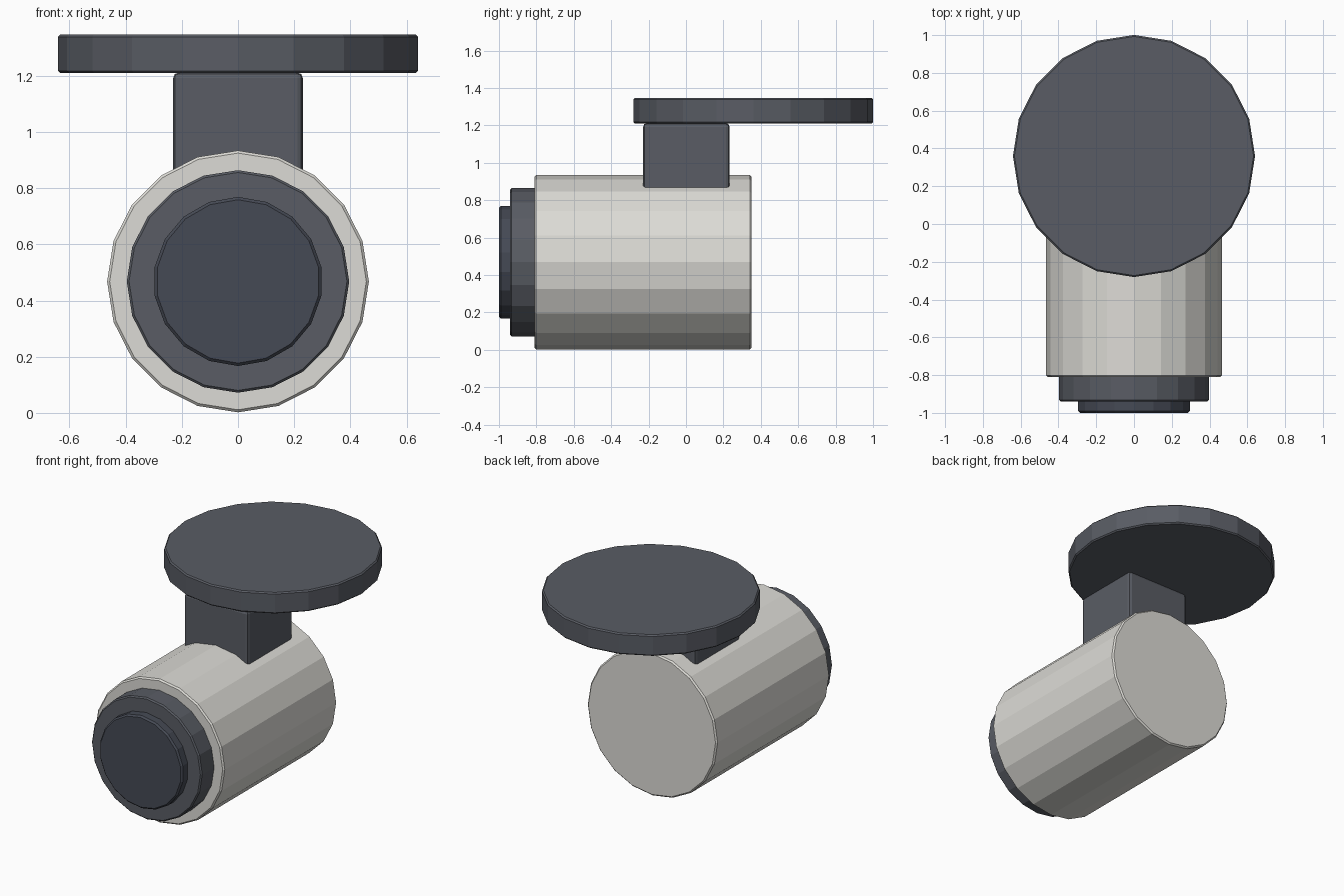
import bpy
from math import radians

if "Cube" in bpy.data.objects:
    bpy.data.objects.remove(bpy.data.objects["Cube"])


def material(name, rgb):
    mat = bpy.data.materials.new(name)
    mat.diffuse_color = (*rgb, 1)
    mat.use_nodes = True
    mat.node_tree.nodes["Principled BSDF"].inputs["Base Color"].default_value = mat.diffuse_color
    return mat


WHITE = material("off_white", (0.72, 0.71, 0.67))
DARK = material("dark_grey", (0.10, 0.108, 0.128))
GLASS = material("lens_glass", (0.06, 0.068, 0.09))


def finish(name, mat, bevel):
    obj = bpy.context.object
    obj.name = name
    obj.data.materials.append(mat)
    bpy.ops.object.transform_apply(location=False, rotation=True, scale=True)
    mod = obj.modifiers.new("soft_edges", "BEVEL")
    mod.width = bevel
    mod.segments = 1
    mod.limit_method = "ANGLE"
    mod.angle_limit = radians(40)
    return obj


def barrel(name, radius, y0, y1, sides, mat, bevel):
    """Cylinder along y, with a vertex at the top."""
    bpy.ops.mesh.primitive_cylinder_add(
        vertices=sides, radius=radius, depth=y1 - y0,
        location=(0, (y0 + y1) / 2, 0.468), rotation=(radians(90), 0, 0))
    # The primitive's first vertex lies on local +y, which turns to +z
    return finish(name, mat, bevel)


# Camera housing with stepped lens
barrel("camera_body", 0.466, -0.81, 0.35, 20, WHITE, 0.009)
barrel("lens_ring", 0.396, -0.94, -0.79, 20, DARK, 0.008)
barrel("lens", 0.301, -1.0, -0.92, 18, GLASS, 0.01)

# Square neck sunk into the housing
bpy.ops.mesh.primitive_cube_add(size=1, location=(0, 0.002, 1.01))
bpy.context.object.scale = (0.462, 0.462, 0.404)
finish("mount_neck", DARK, 0.02).modifiers["soft_edges"].segments = 2

# Round mounting plate
bpy.ops.mesh.primitive_cylinder_add(
    vertices=20, radius=0.641, depth=0.137, location=(0, 0.36, 1.2785))
finish("mount_plate", DARK, 0.008)
